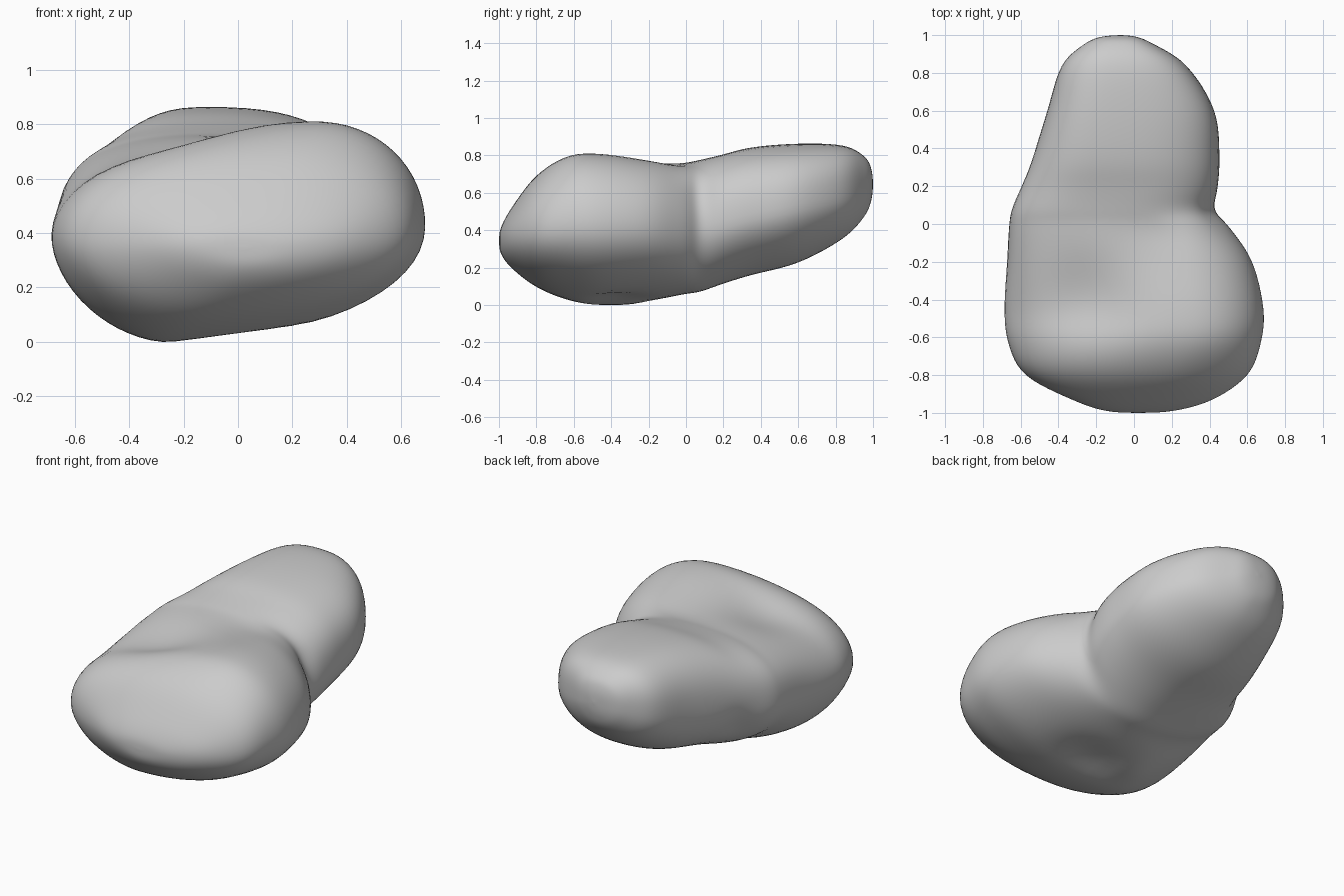
import bpy, bmesh, math
from mathutils import Vector

if "Cube" in bpy.data.objects:
    bpy.data.objects.remove(bpy.data.objects["Cube"])

# Cross-sections from back to front:
# y, left x, left z, right x, right z, top x, top z, bottom x, bottom z
SECTIONS = [
    (1.00, -.07, .65, -.07, .65, -.07, .65, -.07, .65),
    (.992, -.17, .65, .01, .64, -.08, .73, -.08, .57),
    (.955, -.26, .64, .10, .62, -.08, .80, -.06, .48),
    (.84, -.385, .60, .28, .58, -.10, .86, -.05, .36),
    (.60, -.46, .53, .43, .53, -.13, .87, -.05, .23),
    (.35, -.54, .48, .455, .48, -.12, .85, -.02, .165),
    (.19, -.605, .45, .445, .44, -.08, .81, 0, .115),
    (.075, -.65, .43, .43, .42, -.03, .785, 0, .075),
    (-.02, -.665, .42, .51, .41, .08, .775, -.05, .06),
    (-.20, -.675, .41, .63, .42, .22, .785, -.20, .025),
    (-.45, -.69, .40, .69, .42, .27, .817, -.25, 0),
    (-.63, -.67, .39, .675, .42, .26, .805, -.22, .03),
    (-.80, -.58, .38, .605, .40, .16, .70, -.12, .10),
    (-.93, -.33, .37, .42, .38, .08, .53, -.02, .20),
    (-.99, -.15, .36, .21, .36, .02, .42, .02, .28),
    (-1.0, .02, .35, .02, .35, .02, .35, .02, .35),
]
# Shallow dents and bumps: centre, radius, push
DENTS = [
    ((-.22, -.40, .74), .26, (0, 0, -.075)),
    ((.12, -.08, .77), .16, (0, 0, -.025)),
    ((-.57, .27, .33), .12, (.035, 0, .01)),
    ((.43, .06, .60), .10, (-.02, 0, 0)),
    ((.02, -.38, .02), .17, (0, 0, .06)),
    ((-.25, -.30, .01), .10, (0, 0, -.015)),
]
STEPS, SIDES = 6, 64


def spline(a, b, c, d, t):
    return [.5 * (2 * q + (r - p) * t + (2 * p - 5 * q + 4 * r - s) * t * t
                  + (3 * q - p - 3 * r + s) * t ** 3)
            for p, q, r, s in zip(a, b, c, d)]


def ramp(y, start, end):
    t = min(max((y - start) / (end - start), 0), 1)
    return t * t * (3 - 2 * t)


def ring(section):
    y, xl, zl, xr, zr, xt, zt, xb, zb = section
    # Roundness of each quarter: below 1 is boxy, above 1 is chamfered
    back = ramp(y, -.1, .25)
    upper_left = (.80 - .12 * math.exp(-(y / .22) ** 2)
                  + .12 * ramp(y, -.15, -.5) + .10 * math.exp(-((y + .5) / .18) ** 2))
    upper_right = .95 - .22 * back
    lower_left = 1.1 - .22 * back
    lower_right = 1.0 + .06 * back
    points = []
    for i in range(SIDES):
        a = 2 * math.pi * i / SIDES
        c, s = math.cos(a), math.sin(a)
        sx, sz = (xr, zr) if c >= 0 else (xl, zl)
        px, pz = (xt, zt) if s >= 0 else (xb, zb)
        if s >= 0:
            e = upper_right if c >= 0 else upper_left
        else:
            e = lower_right if c >= 0 else lower_left
        points.append(Vector((px + (sx - px) * abs(c) ** e, y,
                              sz + (pz - sz) * abs(s) ** e)))
    return points


def dent(p):
    out = p.copy()
    for centre, radius, push in DENTS:
        out += Vector(push) * math.exp(-((p - Vector(centre)).length / radius) ** 2 * 1.5)
    return out


# Smoothly interpolated sections between the two end points
rows = []
n = len(SECTIONS)
for i in range(n - 1):
    quad = [SECTIONS[min(max(k, 0), n - 1)] for k in range(i - 1, i + 3)]
    for k in range(STEPS):
        if i or k:
            rows.append(spline(*quad, k / STEPS))

# Loft the boulder skin and close both ends
bm = bmesh.new()
rings = [[bm.verts.new(dent(p)) for p in ring(r)] for r in rows]
ends = [bm.verts.new((s[1], s[0], s[2])) for s in (SECTIONS[0], SECTIONS[-1])]
for j in range(SIDES):
    k = (j + 1) % SIDES
    for a, b in zip(rings, rings[1:]):
        bm.faces.new((a[j], a[k], b[k], b[j]))
    bm.faces.new((ends[0], rings[0][k], rings[0][j]))
    bm.faces.new((ends[1], rings[-1][j], rings[-1][k]))
# Soften the lofted surface slightly
for _ in range(5):
    bmesh.ops.smooth_vert(bm, verts=[v for r in rings for v in r], factor=.5,
                          use_axis_x=True, use_axis_y=True, use_axis_z=True)
bmesh.ops.recalc_face_normals(bm, faces=bm.faces)
low = min(v.co.z for v in bm.verts)
bmesh.ops.translate(bm, verts=bm.verts, vec=(0, 0, -low))
for f in bm.faces:
    f.smooth = True

mesh = bpy.data.meshes.new("boulder")
bm.to_mesh(mesh)
bm.free()
boulder = bpy.data.objects.new("boulder", mesh)
bpy.context.collection.objects.link(boulder)
